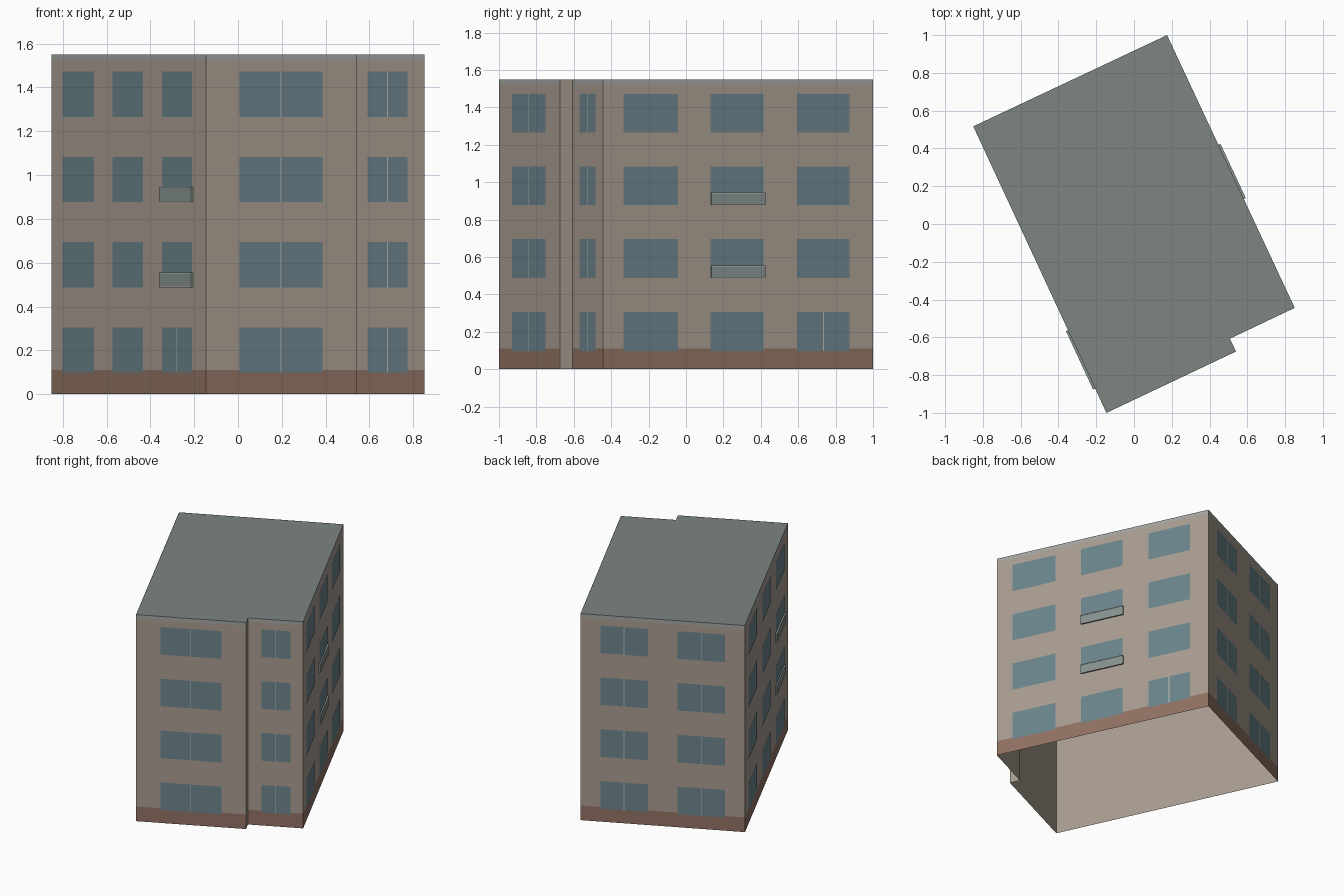
import bpy
from mathutils import Vector

if "Cube" in bpy.data.objects:
    bpy.data.objects.remove(bpy.data.objects["Cube"])

H = 1.55
A, B, C = Vector((0.175, 1.0)), Vector((-0.851, 0.517)), Vector((-0.146, -1.0))
D, E, F = Vector((0.54, -0.675)), Vector((0.508, -0.607)), Vector((0.851, -0.444))
FOOT = [A, B, C, D, E, F]
FLOORS = [(0.098, 0.305), (0.487, 0.695), (0.877, 1.083), (1.265, 1.472)]


def material(name, rgb):
    m = bpy.data.materials.new(name)
    m.diffuse_color = (*rgb, 1)
    m.use_nodes = True
    m.node_tree.nodes["Principled BSDF"].inputs["Base Color"].default_value = m.diffuse_color
    return m


WALL = material("render", (0.39, 0.335, 0.28))
BASE = material("plinth_stone", (0.28, 0.165, 0.125))
GLASS = material("glass", (0.145, 0.23, 0.26))
ROOF = material("roofing", (0.20, 0.235, 0.22))
TRIM = material("trim", (0.36, 0.38, 0.36))
FRAME = material("frame", (0.50, 0.50, 0.46))
PANEL = material("balcony_panel", (0.24, 0.29, 0.28))


def make(name, quads, mat):
    """One object out of a list of separate polygons."""
    verts, faces = [], []
    for q in quads:
        faces.append(range(len(verts), len(verts) + len(q)))
        verts += q
    me = bpy.data.meshes.new(name)
    me.from_pydata([tuple(v) for v in verts], [], [list(f) for f in faces])
    me.materials.append(mat)
    ob = bpy.data.objects.new(name, me)
    bpy.context.collection.objects.link(ob)
    return ob


def point(wall, t, z, off):
    p, q = wall
    d = (q - p).normalized()
    xy = p.lerp(q, t) + Vector((d.y, -d.x)) * off
    return Vector((xy.x, xy.y, z))


def strip(wall, t0, t1, z0, z1, off=0.0):
    """Outward facing rectangle on a wall, t running along its length."""
    return [point(wall, t0, z0, off), point(wall, t1, z0, off),
            point(wall, t1, z1, off), point(wall, t0, z1, off)]


def block(wall, t0, t1, z0, z1, off):
    """Box standing out from a wall."""
    a, b = strip(wall, t0, t1, z0, z1), strip(wall, t0, t1, z0, z1, off)
    sides = [[a[i], a[(i + 1) % 4], b[(i + 1) % 4], b[i]] for i in range(4)]
    return [b] + sides


# Shell open at the bottom, with a flat roof
walls = [(FOOT[i], FOOT[(i + 1) % 6]) for i in range(6)]
make("walls", [strip(w, 0, 1, 0, H) for w in walls], WALL)
make("roof", [[Vector((p.x, p.y, H)) for p in FOOT]], ROOF)

# Plinth and cornice bands on all walls but the short return
back, left, front, step, front_side, right = walls
main = [back, left, front, front_side, right]
make("plinth", [strip(w, 0, 1, 0, 0.11, 0.001) for w in main], BASE)
make("cornice", [strip(w, 0, 1, 1.525, H, 0.001) for w in main], TRIM)

# Windows: wall, spans along it, windows split on every floor or not
bays = [(0.075, 0.278), (0.398, 0.594), (0.717, 0.913)]
layout = [(back, [(0.12, 0.41), (0.59, 0.88)], True),
          (front, [(0.22, 0.775)], True),
          (front_side, [(0.242, 0.77)], True),
          (left, bays, False),
          (right, bays, False)]
windows, mullions = [], []
for wall, spans, split in layout:
    length = (wall[1] - wall[0]).length
    for s, (t0, t1) in enumerate(spans):
        for f, (z0, z1) in enumerate(FLOORS):
            windows.append(strip(wall, t0, t1, z0, z1, 0.002))
            # on the long sides only the ground floor door is split
            if split or (s == 2 and f == 0):
                mid, half = (t0 + t1) / 2, 0.003 / length
                mullions.append(strip(wall, mid - half, mid + half, z0, z1, 0.003))
make("windows", windows, GLASS)
make("mullions", mullions, FRAME)

# Shallow balconies on the two middle floors of each long side
panels, rails = [], []
for wall, (t0, t1) in ((left, (0.712, 0.915)), (right, (0.399, 0.598))):
    for z in (0.487, 0.877):
        panels += block(wall, t0, t1, z, z + 0.068, 0.010)
        for h in (0.0, 0.063):
            rails += block(wall, t0, t1, z + h, z + h + 0.005, 0.012)
make("balcony_panels", panels, PANEL)
make("balcony_rails", rails, FRAME)
